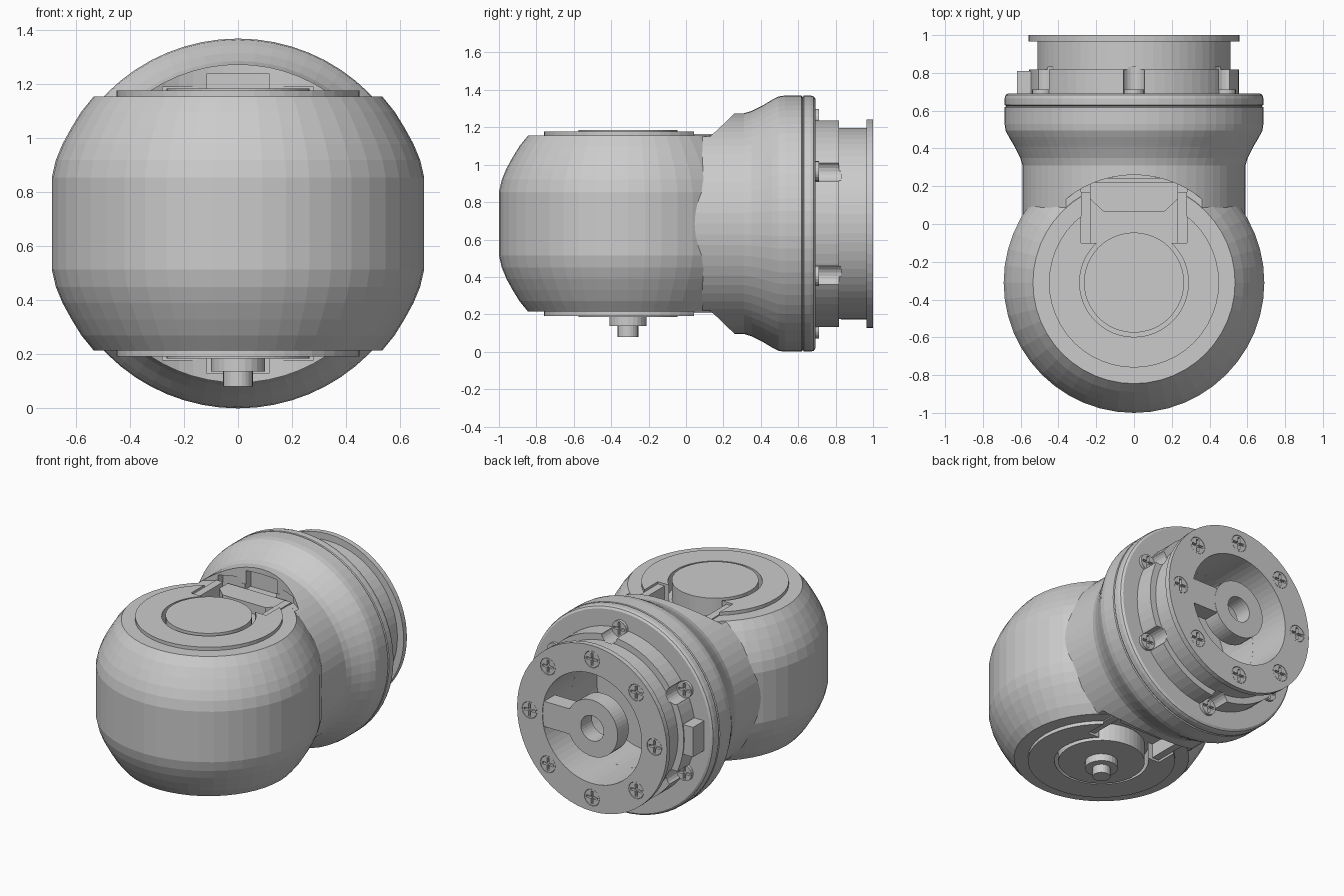
import bpy, bmesh
from math import sin, cos, pi, radians
from mathutils import Matrix, Vector

if "Cube" in bpy.data.objects:
    bpy.data.objects.remove(bpy.data.objects["Cube"])

ZC = 0.685      # height of the horizontal axis
YB = -0.31      # y of the vertical barrel axis


def finish(name, bm):
    bmesh.ops.recalc_face_normals(bm, faces=bm.faces)
    if bm.calc_volume(signed=True) < 0:
        bmesh.ops.reverse_faces(bm, faces=bm.faces)
    me = bpy.data.meshes.new(name)
    bm.to_mesh(me)
    bm.free()
    ob = bpy.data.objects.new(name, me)
    bpy.context.collection.objects.link(ob)
    return ob


def lathe(name, prof, axis='Z', at=(0, 0, 0), segs=48, closed=False):
    """Revolve (radius, height) points around Z or Y."""
    bm = bmesh.new()
    rings = []
    for r, h in prof:
        ring = []
        for i in range(1 if r == 0 else segs):
            a = 2 * pi * i / segs
            p = (r * cos(a), r * sin(a), h) if axis == 'Z' else (r * cos(a), h, r * sin(a))
            ring.append(bm.verts.new(Vector(p) + Vector(at)))
        rings.append(ring)
    pairs = list(zip(rings, rings[1:]))
    if closed:
        pairs.append((rings[-1], rings[0]))
    for a, b in pairs:
        for i in range(segs):
            j = (i + 1) % segs
            q = [a[i % len(a)], a[j % len(a)], b[j % len(b)], b[i % len(b)]]
            q = list(dict.fromkeys(q))
            if len(q) > 2:
                bm.faces.new(q)
    return finish(name, bm)


def rod(name, r, h0, h1, axis='Z', at=(0, 0, 0), segs=48):
    return lathe(name, [(0, h0), (r, h0), (r, h1), (0, h1)], axis, at, segs)


def box(name, x0, x1, y0, y1, z0, z1):
    bm = bmesh.new()
    size = Matrix.Diagonal((x1 - x0, y1 - y0, abs(z1 - z0), 1))
    mid = Matrix.Translation(((x0 + x1) / 2, (y0 + y1) / 2, (z0 + z1) / 2))
    bmesh.ops.create_cube(bm, size=1, matrix=mid @ size)
    return finish(name, bm)


def prism(name, pts, z0, z1):
    bm = bmesh.new()
    lo, hi = ([bm.verts.new((x, y, z)) for x, y in pts] for z in (z0, z1))
    bm.faces.new(lo)
    bm.faces.new(hi)
    for i in range(len(pts)):
        j = (i + 1) % len(pts)
        bm.faces.new([lo[i], lo[j], hi[j], hi[i]])
    return finish(name, bm)


def volume(me):
    bm = bmesh.new()
    bm.from_mesh(me)
    v = bm.calc_volume(signed=True)
    bm.free()
    return v


def boolean(ob, others, op='DIFFERENCE'):
    """Apply booleans one by one, trying another solver if one gives a bad volume."""
    for c in others:
        before = volume(ob.data)
        for solver in ('MANIFOLD', 'EXACT', 'FLOAT'):
            m = ob.modifiers.new('bool', 'BOOLEAN')
            m.operation, m.object, m.solver = op, c, solver
            bpy.context.view_layer.update()
            dg = bpy.context.evaluated_depsgraph_get()
            me = bpy.data.meshes.new_from_object(ob.evaluated_get(dg))
            ob.modifiers.clear()
            v = volume(me)
            good = 0.4 * before < v < before - 1e-9 if op == 'DIFFERENCE' else v > before + 1e-9
            if good:
                ob.data = me
                break
        bpy.data.objects.remove(c)


BA = (0, YB, ZC)
NA = (0, 0, ZC)

# Housing: barrel with flat ends joined to a flared neck
arc = [(0.535, 0.47), (0.58, 0.415), (0.617, 0.355), (0.65, 0.295), (0.675, 0.235), (0.69, 0.17)]
housing = lathe('housing', [(0, 0.47)] + arc + [(r, -h) for r, h in reversed(arc)] + [(0, -0.47)], 'Z', BA)
neck = lathe('neck', [(0, 0), (0.59, 0), (0.59, 0.31), (0.602, 0.35), (0.632, 0.41), (0.662, 0.46),
                      (0.68, 0.495), (0.685, 0.53), (0.685, 0.618), (0.678, 0.622), (0.678, 0.626),
                      (0.685, 0.63), (0.685, 0.665), (0.68, 0.683), (0.667, 0.692), (0, 0.692)], 'Y', NA, 64)
boolean(neck, [rod('cut', 0.57, s * 0.467, s * 0.8, 'Z', BA, 64) for s in (1, -1)])
boolean(housing, [neck], 'UNION')

# Recesses on both ends, stepped cable openings and rear cavity
cuts = [rod('cut', 0.37, 0.42, 0.8, 'Y', NA)]
for s in (1, -1):
    cuts += [rod('cut', 0.288, s * 0.38, s * 0.6, 'Z', BA),
             box('cut', -0.28, 0.28, -0.1, 0.24, ZC + s * 0.383, ZC + s * 0.505),
             box('cut', -0.115, 0.115, 0.1, 0.3, ZC + s * 0.43, ZC + s * 0.555)]
boolean(housing, cuts)

# Cap ring, disc, guide rails and channel block on each end
for s, end in ((1, 'top'), (-1, 'bottom')):
    ring = lathe(end + '_cap_ring', [(0.288, s * 0.44), (0.45, s * 0.44), (0.45, s * 0.493), (0.288, s * 0.493)],
                 'Z', BA, closed=True)
    boolean(ring, [box('cut', -0.28, 0.28, -0.1, 0.3, ZC + s * 0.4, ZC + s * 0.6)])
    rod(end + '_disc', 0.265, s * 0.37, s * 0.5, 'Z', BA)
    for k in (1, -1):
        xs = sorted((k * 0.23, k * 0.28))
        box(end + '_guide_rail', xs[0], xs[1], -0.1, 0.17, ZC + s * 0.37, ZC + s * 0.478)
    prism(end + '_channel_block', [(-0.23, 0.22), (-0.23, 0.13), (-0.16, 0.065), (0.16, 0.065), (0.23, 0.13),
                                   (0.23, 0.22)], ZC + s * 0.37, ZC + s * 0.45)

# Shaft under the barrel
lathe('shaft', [(0, -0.49), (0.1, -0.49), (0.1, -0.548), (0.055, -0.548), (0.055, -0.605), (0, -0.605)],
      'Z', BA, 24)

# Rear mounting flange with side lug, screw pockets and bore
flange = lathe('flange', [(0.37, 0.68), (0.555, 0.68), (0.555, 0.817), (0.512, 0.817), (0.512, 0.965),
                          (0.558, 0.965), (0.558, 1.0), (0.37, 1.0)], 'Y', NA, 64, closed=True)
boolean(flange, [box('lug', -0.62, -0.53, 0.685, 0.81, ZC - 0.1, ZC + 0.1)], 'UNION')


def polar(r, deg):
    return (r * cos(radians(deg)), 0, ZC + r * sin(radians(deg)))


collar_spots = [polar(0.56, 30 + 60 * i) for i in range(6)]
face_spots = [polar(0.465, 45 * i) for i in range(8)]
boolean(flange, [rod('cut', 0.058, 0.6, 0.83, 'Y', p, 20) for p in collar_spots])
boolean(flange, [rod('cut', 0.056, 0.97, 1.05, 'Y', p, 20) for p in face_spots])

# Central hub with bridge to the flange
hub = rod('hub', 0.19, 0.88, 0.998, 'Y', NA)
boolean(hub, [box('bridge', 0.1, 0.385, 0.882, 0.996, ZC - 0.085, ZC + 0.085)], 'UNION')
boolean(hub, [rod('cut', 0.085, 0.8, 1.1, 'Y', NA, 32)])

# Cross-head screws sharing one mesh
screw = rod('screw', 0.054, -0.028, 0, 'Y', (0, 0, 0), 20)
boolean(screw, [box('cut', -0.042, 0.042, -0.018, 0.1, -0.008, 0.008),
                box('cut', -0.008, 0.008, -0.019, 0.1, -0.042, 0.042)])
spots = [(p, 0.712) for p in collar_spots] + [(p, 0.999) for p in face_spots]
for i, (p, y) in enumerate(spots):
    ob = screw if i == 0 else bpy.data.objects.new('screw', screw.data)
    if i:
        bpy.context.collection.objects.link(ob)
    ob.location = (p[0], y, p[2])
